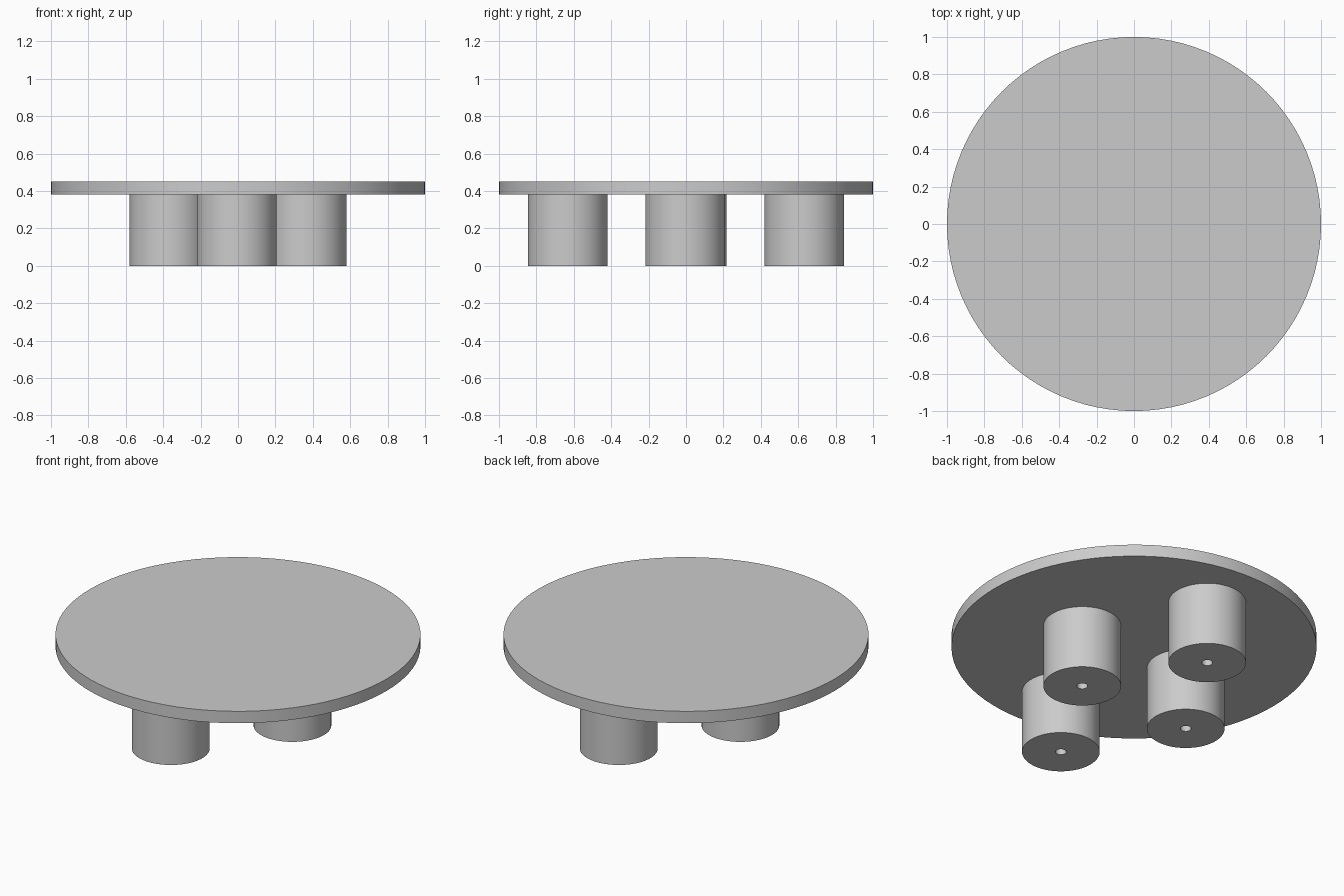
import bpy
import bmesh
import math

cube = bpy.data.objects.get("Cube")
if cube:
    bpy.data.objects.remove(cube, do_unlink=True)

grey = bpy.data.materials.new("plain_grey")
grey.use_nodes = True
colour = (0.6, 0.6, 0.6, 1)
grey.diffuse_color = colour
grey.node_tree.nodes["Principled BSDF"].inputs["Base Color"].default_value = colour


def lathe(name, profile, location, segments):
    """Spin an (r, z) profile around the z axis into a closed solid."""
    bm = bmesh.new()
    verts = [bm.verts.new((r, 0, z)) for r, z in profile]
    edges = [bm.edges.new(pair) for pair in zip(verts, verts[1:])]
    bmesh.ops.spin(bm, geom=verts + edges, axis=(0, 0, 1), cent=(0, 0, 0),
                   angle=math.tau, steps=segments)
    bmesh.ops.remove_doubles(bm, verts=bm.verts, dist=0.0001)
    bmesh.ops.recalc_face_normals(bm, faces=bm.faces)
    mesh = bpy.data.meshes.new(name)
    bm.to_mesh(mesh)
    bm.free()
    mesh.materials.append(grey)
    obj = bpy.data.objects.new(name, mesh)
    obj.location = location
    bpy.context.collection.objects.link(obj)
    bpy.ops.object.select_all(action="DESELECT")
    obj.select_set(True)
    bpy.context.view_layer.objects.active = obj
    bpy.ops.object.shade_smooth_by_angle(angle=math.radians(30))
    return obj


LEG_TOP, TOP = 0.38, 0.452
LEG_RADIUS, HOLE_RADIUS, HOLE_DEPTH = 0.213, 0.03, 0.25

# Round table top
lathe("table_top", [(0, LEG_TOP), (1, LEG_TOP), (1, TOP), (0, TOP)], (0, 0, 0), 96)

# Four thick round legs, each with a screw hole in its foot
leg_profile = [(0, HOLE_DEPTH), (HOLE_RADIUS, HOLE_DEPTH), (HOLE_RADIUS, 0),
               (LEG_RADIUS, 0), (LEG_RADIUS, LEG_TOP), (0, LEG_TOP)]
for name, x, y in [("front", -0.007, -0.632), ("back", 0.007, 0.632),
                   ("left", 0.367, -0.004), ("right", -0.367, 0.004)]:
    lathe(name + "_leg", leg_profile, (x, y, 0), 64)
